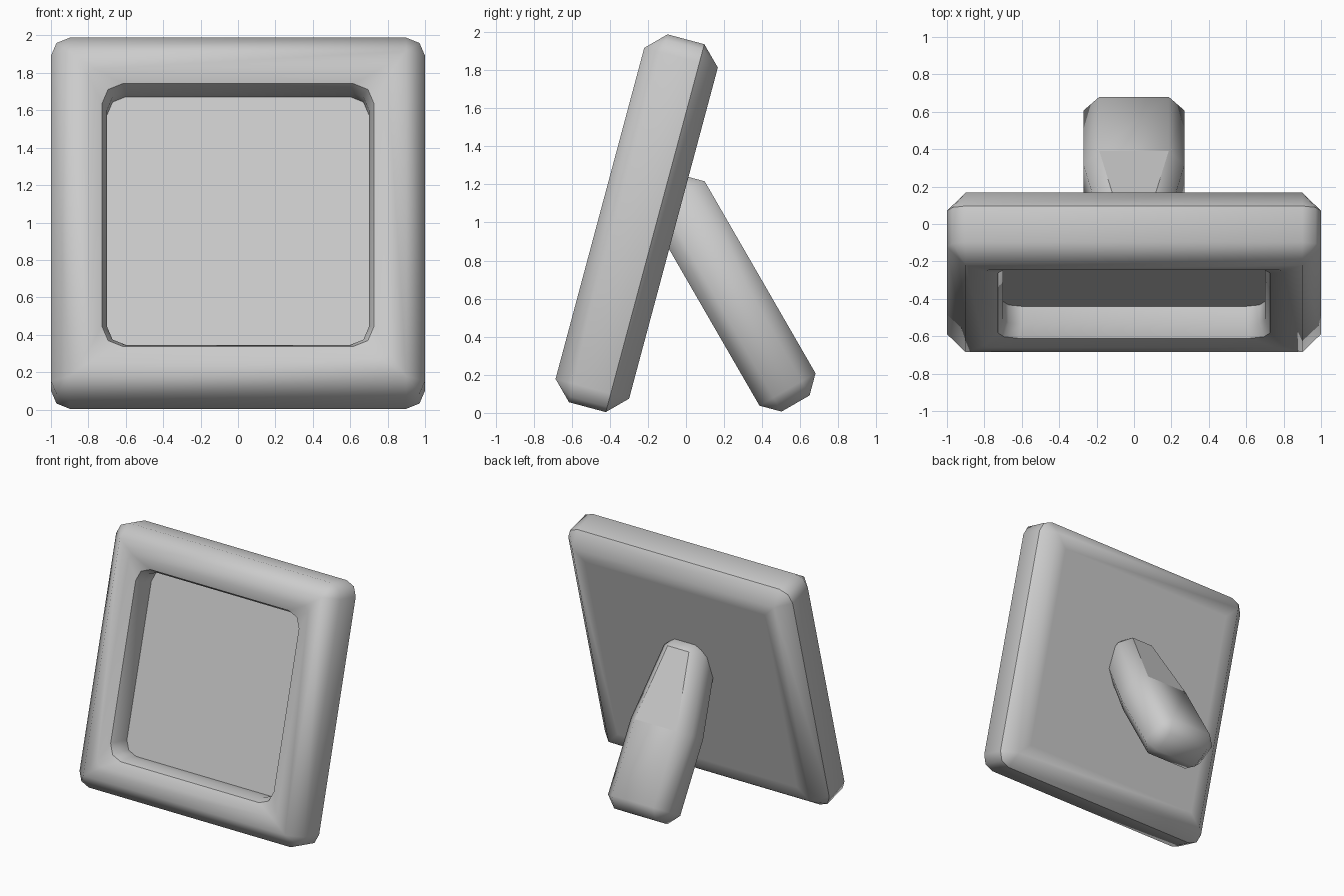
import bpy, bmesh
from math import radians, sin, cos, pi

if "Cube" in bpy.data.objects:
    bpy.data.objects.remove(bpy.data.objects["Cube"])

grey = bpy.data.materials.new("light_grey")
grey.use_nodes = True
colour = (0.6, 0.6, 0.6, 1)
grey.diffuse_color = colour
grey.node_tree.nodes["Principled BSDF"].inputs["Base Color"].default_value = colour


def rounded_rect(half_w, half_h, radius, segments):
    """Rectangle outline with rounded or chamfered corners."""
    points = []
    for corner, (sx, sy) in enumerate([(1, 1), (-1, 1), (-1, -1), (1, -1)]):
        for i in range(segments + 1):
            a = (corner + i / segments) * pi / 2
            points.append((sx * (half_w - radius) + radius * cos(a),
                           sy * (half_h - radius) + radius * sin(a)))
    return points


def loft(name, rings, is_sharp, location, tilt):
    """Skin a closed solid through matching rings, with chosen sharp edges."""
    bm = bmesh.new()
    loops = [[bm.verts.new(p) for p in ring] for ring in rings]
    for a, b in zip(loops, loops[1:]):
        for i in range(len(a)):
            j = (i + 1) % len(a)
            bm.faces.new((a[i], a[j], b[j], b[i]))
    bm.faces.new(loops[0])
    bm.faces.new(loops[-1])
    bmesh.ops.remove_doubles(bm, verts=bm.verts, dist=0.0005)
    bmesh.ops.recalc_face_normals(bm, faces=bm.faces)
    for f in bm.faces:
        f.smooth = True
    for e in bm.edges:
        e.smooth = not is_sharp(e.verts[0].co, e.verts[1].co)
    mesh = bpy.data.meshes.new(name)
    bm.to_mesh(mesh)
    bm.free()
    mesh.materials.append(grey)
    obj = bpy.data.objects.new(name, mesh)
    bpy.context.collection.objects.link(obj)
    obj.location = location
    obj.rotation_euler.x = radians(tilt)


# Frame with recessed panel: (half size, corner radius, depth) from back to front
frame_profile = [(0.8, 0, 0.2), (0.9, 0, 0.2), (1, 0.1, 0.1), (1, 0.1, -0.1),
                 (0.9, 0, -0.2), (0.8, 0.04, -0.2), (0.727, 0.11, -0.17),
                 (0.7, 0.1, -0.1), (0.7, 0.1, 0)]
frame_rings = [[(x, y, z) for x, z in rounded_rect(s, s, r, 2)]
               for s, r, y in frame_profile]


def frame_sharp(a, b):
    level = lambda y: abs(a.y - y) < 0.001 and abs(b.y - y) < 0.001
    top_back = level(0.2) and min(a.z, b.z) > 0.85
    return level(0.1) or level(-0.17) or level(0) or top_back


loft("picture_frame", frame_rings, frame_sharp, (0, -0.259, 0.996), -15)

# Rear support leg: (half width, height along the leg, chamfer), tapering upward
thick, bevel = 0.17, 0.085
leg_rings = [[(x, y, z) for x, y in rounded_rect(w, h, c, 1)]
             for w, h, z, c in [(0.185, thick - bevel, -0.667, 0),
                                (0.27, thick, -0.582, bevel),
                                (0.27, thick, 0, bevel),
                                (0.18, thick, 0.582, bevel),
                                (0.09, thick - bevel, 0.667, 0)]]


def leg_sharp(a, b):
    return min(a.y, b.y) > thick - 0.001 and min(a.z, b.z) > -0.01


loft("support_leg", leg_rings, leg_sharp, (0, 0.242, 0.627), 30)
